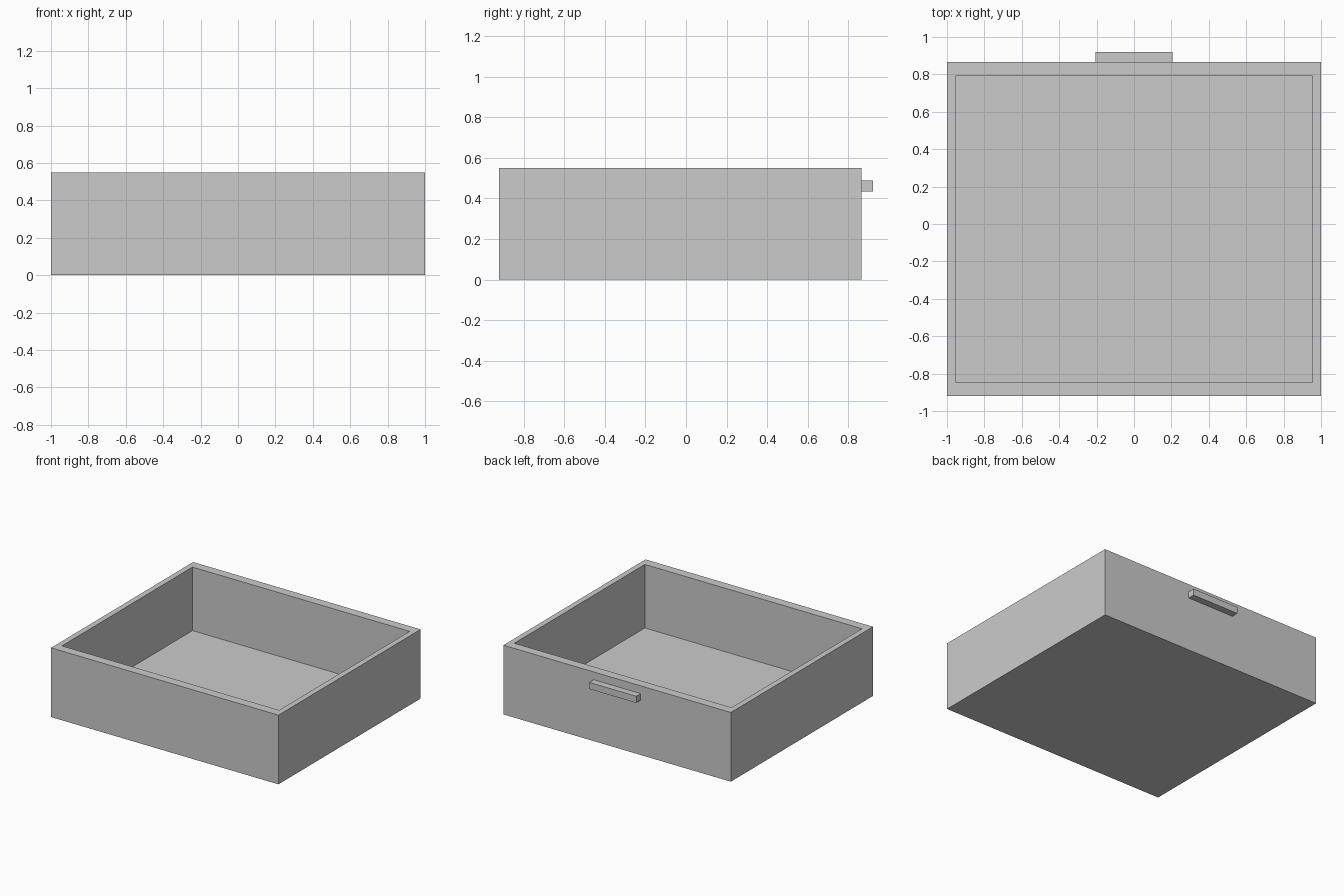
import bpy
import bmesh
from mathutils import Vector

cube = bpy.data.objects.get("Cube")
if cube:
    bpy.data.objects.remove(cube, do_unlink=True)

grey = bpy.data.materials.new("light_grey")
grey.use_nodes = True
colour = (0.6, 0.6, 0.6, 1.0)
grey.diffuse_color = colour
grey.node_tree.nodes["Principled BSDF"].inputs["Base Color"].default_value = colour


def new_box(low, high):
    """Box bmesh spanning two opposite corners."""
    low, high = Vector(low), Vector(high)
    bm = bmesh.new()
    bmesh.ops.create_cube(bm, size=1)
    bmesh.ops.scale(bm, vec=high - low, verts=bm.verts)
    bmesh.ops.translate(bm, vec=(low + high) / 2, verts=bm.verts)
    return bm


def add_object(name, bm):
    mesh = bpy.data.meshes.new(name)
    bm.to_mesh(mesh)
    bm.free()
    mesh.materials.append(grey)
    obj = bpy.data.objects.new(name, mesh)
    bpy.context.collection.objects.link(obj)
    return obj


WIDTH, FRONT, BACK, HEIGHT = 1.0, -0.92, 0.865, 0.55
SIDE_WALL, END_WALL, FLOOR = 0.045, 0.073, 0.045

# Open tray: inset the top face to the wall thickness, then sink it to the floor
bm = new_box((-WIDTH, FRONT, 0), (WIDTH, BACK, HEIGHT))
bm.normal_update()
top = max(bm.faces, key=lambda f: f.normal.z)
bmesh.ops.inset_region(bm, faces=[top], thickness=SIDE_WALL, use_even_offset=True)
for v in top.verts:
    v.co.y = BACK - END_WALL if v.co.y > 0 else FRONT + END_WALL
well = bmesh.ops.extrude_discrete_faces(bm, faces=[top])["faces"][0]
for v in well.verts:
    v.co.z = FLOOR
bmesh.ops.recalc_face_normals(bm, faces=bm.faces)
add_object("drawer_tray", bm)

# Small pull bar on the back wall
add_object("pull_handle", new_box((-0.207, BACK, 0.435), (0.207, 0.92, 0.488)))
